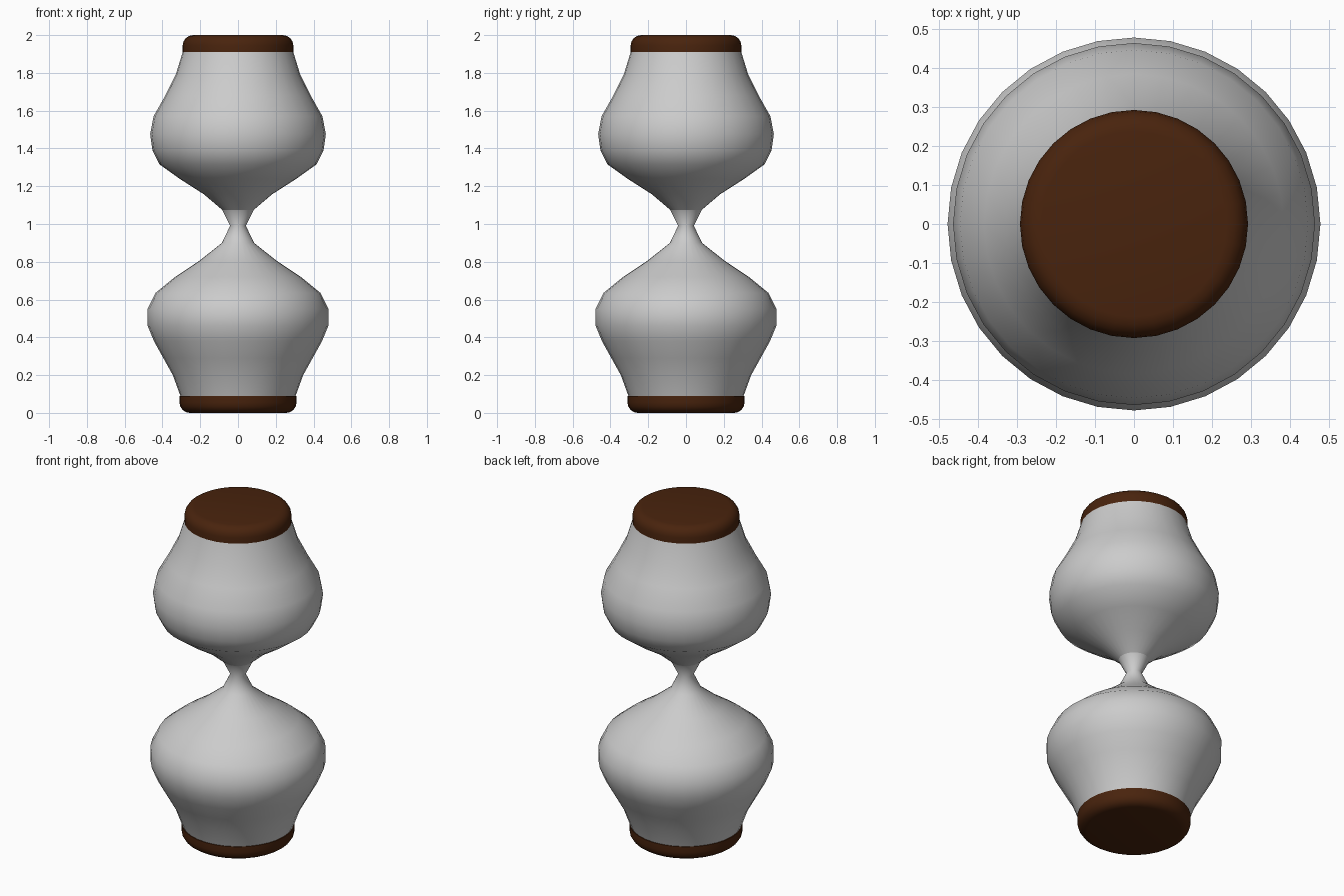
import bpy, bmesh, math

if "Cube" in bpy.data.objects:
    bpy.data.objects.remove(bpy.data.objects["Cube"])

SEGMENTS = 32


def lathe(name, profile, angle=60):
    """Revolve (radius, z) points around z; radius 0 gives a closed pole."""
    bm = bmesh.new()
    verts = [bm.verts.new((r, 0, z)) for r, z in profile]
    edges = [bm.edges.new(pair) for pair in zip(verts, verts[1:])]
    bmesh.ops.spin(bm, geom=verts + edges, cent=(0, 0, 0), axis=(0, 0, 1),
                   angle=math.tau, steps=SEGMENTS, use_duplicate=False)
    bmesh.ops.remove_doubles(bm, verts=bm.verts[:], dist=0.0005)
    bmesh.ops.recalc_face_normals(bm, faces=bm.faces[:])
    mesh = bpy.data.meshes.new(name)
    bm.to_mesh(mesh)
    bm.free()
    obj = bpy.data.objects.new(name, mesh)
    bpy.context.collection.objects.link(obj)
    bpy.ops.object.select_all(action='DESELECT')
    obj.select_set(True)
    bpy.context.view_layer.objects.active = obj
    bpy.ops.object.shade_smooth_by_angle(angle=math.radians(angle))
    return obj


def cap(name, radius, z_outer, z_inner, material, bevel=0.055, steps=4):
    """Wooden disc with a rounded outer rim."""
    side = 1 if z_outer > z_inner else -1
    profile = [(0, z_inner), (radius, z_inner)]
    for i in range(steps + 1):
        a = math.pi / 2 * i / steps
        profile.append((radius - bevel + bevel * math.cos(a),
                        z_outer - side * bevel * (1 - math.sin(a))))
    profile.append((0, z_outer))
    obj = lathe(name, profile)
    obj.data.materials.append(material)


wood = bpy.data.materials.new("wood")
wood.diffuse_color = (0.066, 0.017, 0.004, 1)
wood.use_nodes = True
wood.node_tree.nodes["Principled BSDF"].inputs["Base Color"].default_value = wood.diffuse_color

# Lower glass bulb with the neck
lathe("lower_bulb", [
    (0.305, 0.09), (0.345, 0.20), (0.395, 0.29), (0.445, 0.38),
    (0.478, 0.46), (0.479, 0.55), (0.437, 0.635), (0.333, 0.72),
    (0.205, 0.805), (0.085, 0.90), (0.042, 0.99), (0.084, 1.075)])

# Upper glass bulb
lathe("upper_bulb", [
    (0.084, 1.075), (0.18, 1.157), (0.31, 1.24), (0.415, 1.315),
    (0.453, 1.39), (0.465, 1.476), (0.447, 1.57), (0.385, 1.68),
    (0.33, 1.79), (0.293, 1.91)])

# Wooden end caps
cap("bottom_cap", 0.31, 0.0, 0.09, wood)
cap("top_cap", 0.293, 2.0, 1.91, wood)
